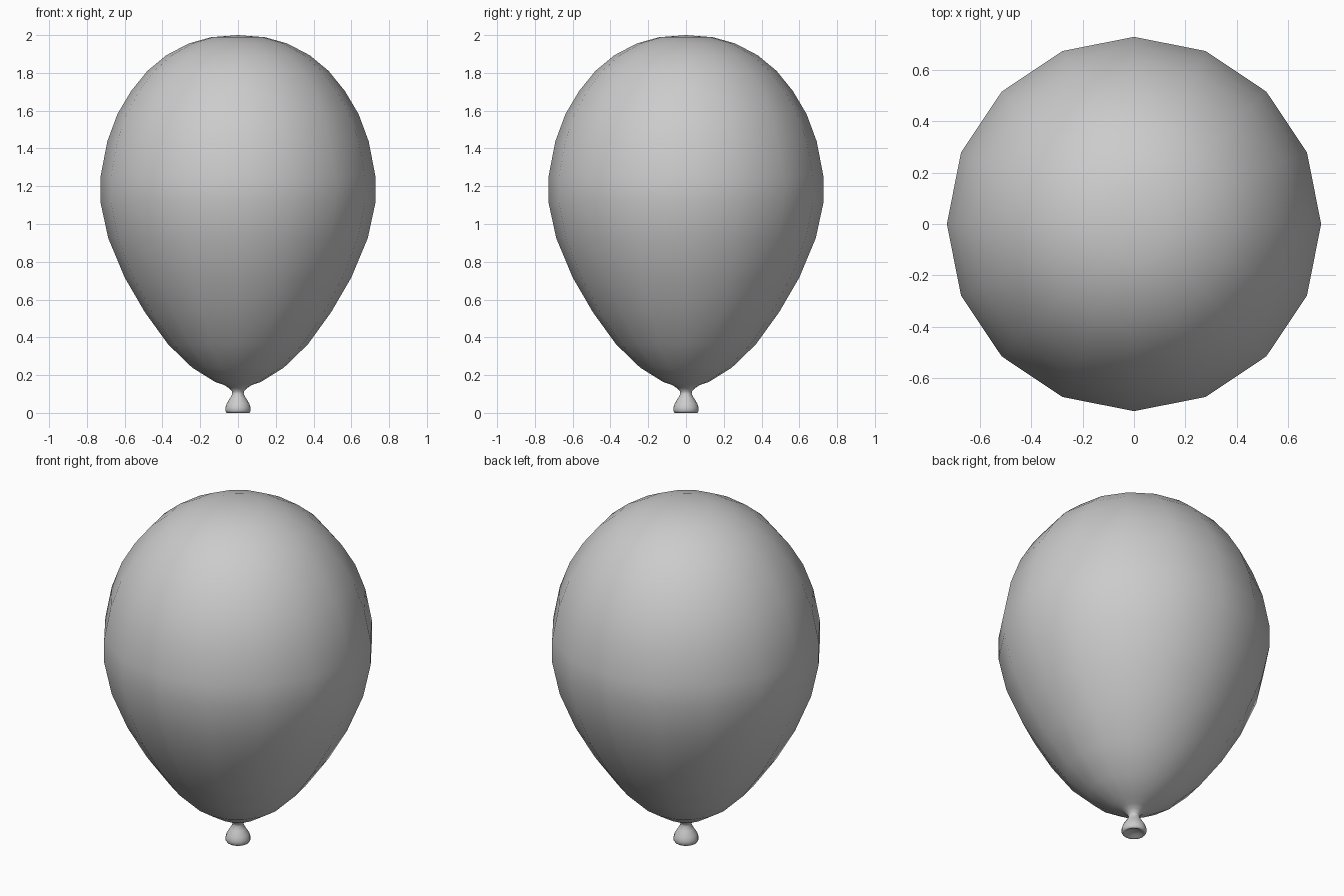
import bpy, bmesh
from math import cos, sin, tau

if "Cube" in bpy.data.objects:
    bpy.data.objects.remove(bpy.data.objects["Cube"])

SIDES = 16


def lathe(name, profile):
    """Revolve (radius, height) points about z; radius 0 makes a pole."""
    bm = bmesh.new()
    rings = []
    for r, z in profile:
        n = SIDES if r > 0 else 1
        rings.append([bm.verts.new((r * cos(tau * i / SIDES), r * sin(tau * i / SIDES), z))
                      for i in range(n)])
    for a, b in zip(rings, rings[1:]):
        for i in range(SIDES):
            j = (i + 1) % SIDES
            quad = [a[i % len(a)], a[j % len(a)], b[j % len(b)], b[i % len(b)]]
            bm.faces.new(list(dict.fromkeys(quad)))
    bmesh.ops.recalc_face_normals(bm, faces=bm.faces)
    for f in bm.faces:
        f.smooth = True
    mesh = bpy.data.meshes.new(name)
    bm.to_mesh(mesh)
    bm.free()
    obj = bpy.data.objects.new(name, mesh)
    bpy.context.collection.objects.link(obj)
    return obj


# Balloon: slightly dished knot lip, narrow neck, then the inflated body
lathe("balloon", [
    # knot
    (0, 0.018), (0.03, 0.014), (0.052, 0.003), (0.06, 0.0), (0.067, 0.01),
    (0.067, 0.028), (0.06, 0.05), (0.042, 0.078), (0.03, 0.1),
    # neck
    (0.032, 0.115), (0.048, 0.131), (0.072, 0.147),
    # body
    (0.12, 0.163), (0.243, 0.24), (0.37, 0.363), (0.493, 0.533),
    (0.6, 0.717), (0.687, 0.925), (0.728, 1.115), (0.728, 1.25),
    (0.692, 1.437), (0.638, 1.583), (0.565, 1.705), (0.48, 1.81),
    (0.38, 1.893), (0.26, 1.956), (0.142, 1.989), (0, 2.0),
])
